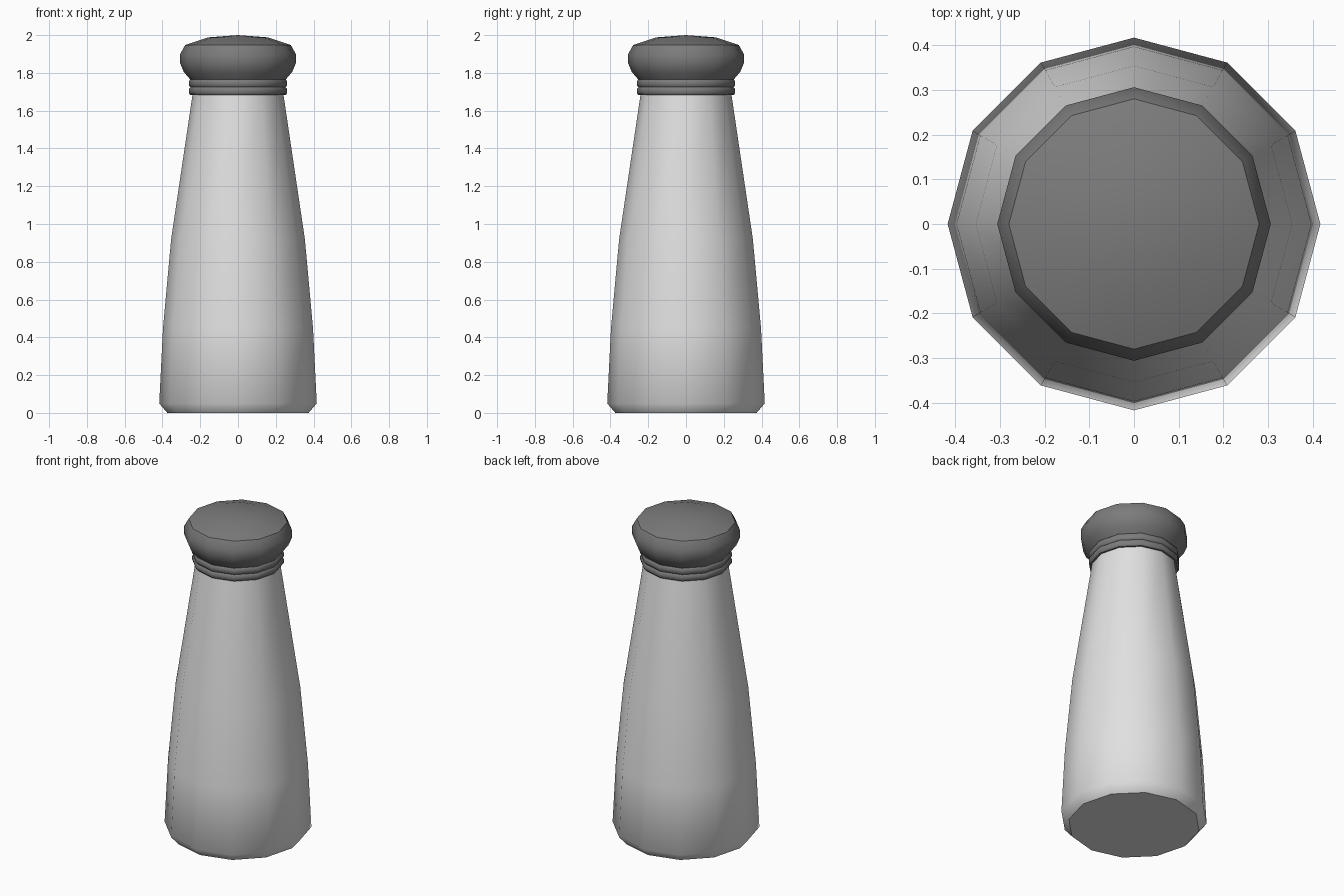
import bpy, bmesh, math

if "Cube" in bpy.data.objects:
    bpy.data.objects.remove(bpy.data.objects["Cube"])

N = 12


def material(name, v):
    m = bpy.data.materials.new(name)
    m.diffuse_color = (v, v, v, 1)
    m.use_nodes = True
    m.node_tree.nodes["Principled BSDF"].inputs["Base Color"].default_value = m.diffuse_color
    return m


def lathe(name, profile, mat, sharp_rings=()):
    """Twelve-sided turned solid; radius 0 closes with a single point."""
    bm = bmesh.new()
    rings = []
    for r, z in profile:
        if r == 0:
            rings.append([bm.verts.new((0, 0, z))] * N)
        else:
            rings.append([bm.verts.new((r * math.cos(math.tau * i / N),
                                        r * math.sin(math.tau * i / N), z)) for i in range(N)])
    for a, b in zip(rings, rings[1:]):
        for i in range(N):
            j = (i + 1) % N
            bm.faces.new(list(dict.fromkeys((a[i], a[j], b[j], b[i]))))
    bmesh.ops.recalc_face_normals(bm, faces=bm.faces)
    for f in bm.faces:
        f.smooth = True
    for e in bm.edges:
        if e.is_manifold and e.calc_face_angle(0) > math.radians(46):
            e.smooth = False
    for k in sharp_rings:
        for i in range(N):
            bm.edges.get((rings[k][i], rings[k][(i + 1) % N])).smooth = False
    me = bpy.data.meshes.new(name)
    bm.to_mesh(me)
    bm.free()
    me.materials.append(mat)
    ob = bpy.data.objects.new(name, me)
    bpy.context.collection.objects.link(ob)
    return ob


light = material("light grey glass", 0.75)
dark = material("dark grey cap", 0.2)

# Tapered body with a chamfered foot
lathe("bottle_body", [(0, 0), (0.374, 0), (0.417, 0.05), (0.397, 0.45),
                      (0.354, 0.92), (0.24, 1.69), (0, 1.69)], light, (1, 5))

# Two neck rings
for k in range(2):
    z = 1.683 + k * 0.041
    lathe(f"neck_ring_{k + 1}", [(0, z), (0.252, z), (0.26, z + 0.009), (0.26, z + 0.032),
                                 (0.252, z + 0.041), (0, z + 0.041)], dark, (1, 4))

# Rounded cap with a shallow domed top
lathe("cap", [(0, 1.76), (0.25, 1.762), (0.287, 1.805), (0.306, 1.85), (0.306, 1.9),
              (0.28, 1.947), (0.157, 1.988), (0, 2.0)], dark, (1, 5))
